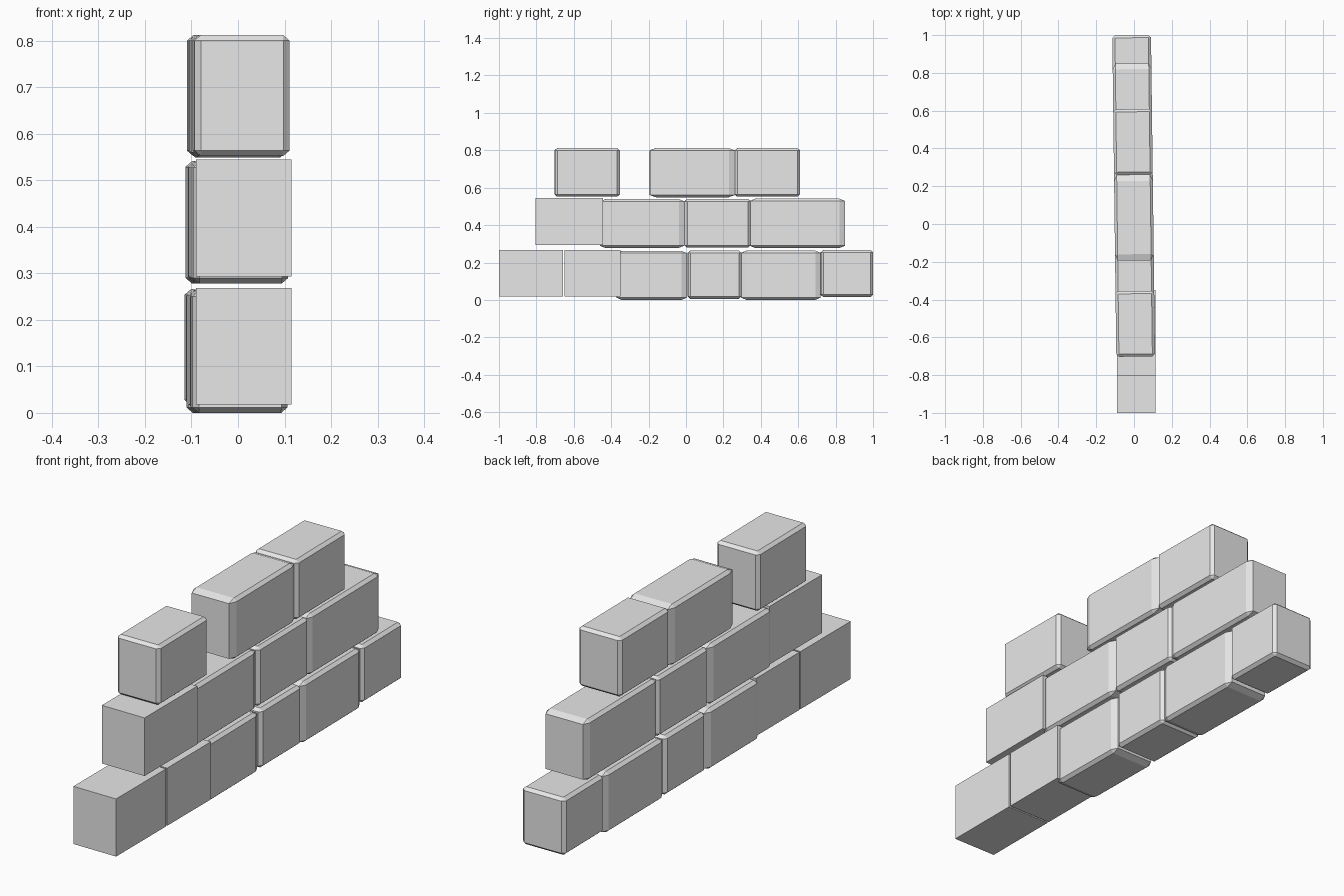
import bpy
import bmesh
from mathutils import Matrix

cube = bpy.data.objects.get("Cube")
if cube:
    bpy.data.objects.remove(cube, do_unlink=True)

GREY = (0.8, 0.8, 0.8, 1.0)
stone = bpy.data.materials.new("grey_stone")
stone.use_nodes = True
stone.diffuse_color = GREY
stone.node_tree.nodes["Principled BSDF"].inputs["Base Color"].default_value = GREY

WIDTH = 0.205
LEAN = 0.0125   # the wall turns slightly about z
CHAMFER = 0.06  # chamfer as a share of the unit cube


def brick(name, y0, y1, z0, z1, chamfered=True, end=0.014):
    """A chamfered block; end is the chamfer length along the wall."""
    size = (WIDTH, y1 - y0, z1 - z0)
    y = (y0 + y1) / 2
    bm = bmesh.new()
    bmesh.ops.create_cube(bm, size=1)
    if chamfered:
        bmesh.ops.bevel(bm, geom=bm.edges[:], offset=CHAMFER, segments=1,
                        affect='EDGES', profile=0.5)
        # Set the chamfer depth on each axis before scaling to size
        depth = (0.014, end, 0.012)
        for v in bm.verts:
            for i in range(3):
                if abs(v.co[i]) < 0.49:
                    side = 1 if v.co[i] > 0 else -1
                    v.co[i] = side * (0.5 - depth[i] / size[i])
    bmesh.ops.scale(bm, vec=size, verts=bm.verts)
    x = -LEAN * y if chamfered else LEAN
    angle = LEAN if chamfered else 0
    bmesh.ops.transform(bm, verts=bm.verts, matrix=Matrix.Translation(
        (x, y, (z0 + z1) / 2)) @ Matrix.Rotation(angle, 4, 'Z'))
    mesh = bpy.data.meshes.new(name)
    bm.to_mesh(mesh)
    bm.free()
    mesh.materials.append(stone)
    bpy.context.collection.objects.link(bpy.data.objects.new(name, mesh))


# Bottom course
brick("bottom_brick_1", -1.0, -0.657, 0.018, 0.268, False)
brick("bottom_brick_2", -0.65, -0.35, 0.018, 0.268, False)
brick("bottom_brick_3", -0.37, 0.003, 0.0, 0.262, end=0.028)
brick("bottom_brick_4", 0.01, 0.295, 0.006, 0.264)
brick("bottom_brick_5", 0.296, 0.718, 0.0, 0.264, end=0.028)
brick("bottom_brick_6", 0.72, 1.0, 0.016, 0.266)

# Middle course
brick("middle_brick_1", -0.805, -0.443, 0.293, 0.545, False)
brick("middle_brick_2", -0.46, -0.01, 0.278, 0.539, end=0.03)
brick("middle_brick_3", -0.008, 0.345, 0.28, 0.539)
brick("middle_brick_4", 0.34, 0.85, 0.278, 0.541, end=0.03)

# Top course with a gap
brick("top_brick_1", -0.702, -0.355, 0.552, 0.812)
brick("top_brick_2", -0.193, 0.261, 0.549, 0.812, end=0.033)
brick("top_brick_3", 0.261, 0.608, 0.552, 0.812)
